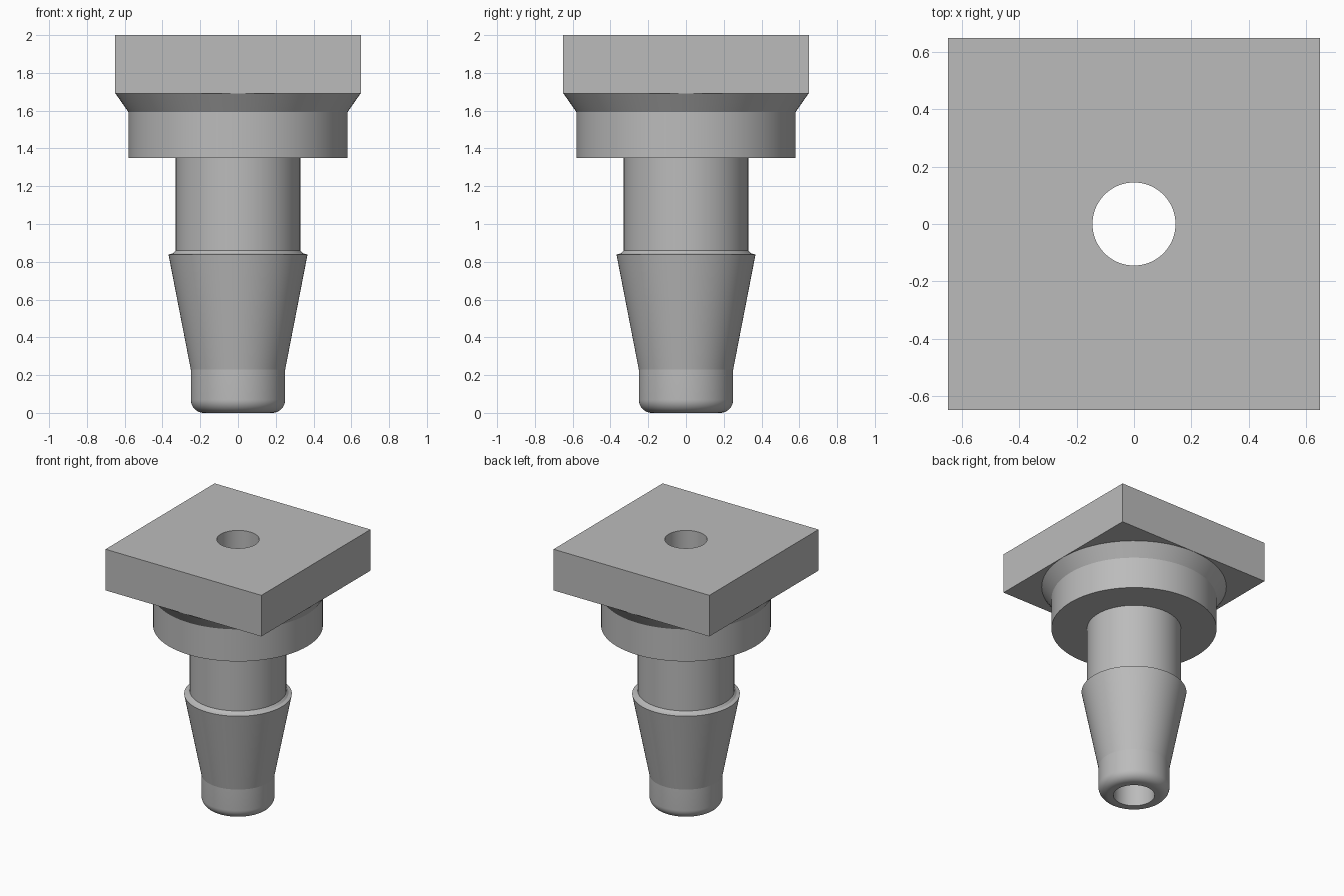
import bpy
import bmesh
from math import cos, sin, pi, radians

default = bpy.data.objects.get("Cube")
if default:
    bpy.data.objects.remove(default, do_unlink=True)

SEGMENTS = 96          # multiple of 8, so the square rings get true corners
BORE, TIP, PLATE = 0.145, 0.25, 0.65
FILLET = 0.07

# One plain grey material
grey = bpy.data.materials.new("plain grey")
grey.use_nodes = True
colour = (0.5, 0.5, 0.5, 1)
grey.diffuse_color = colour
grey.node_tree.nodes["Principled BSDF"].inputs["Base Color"].default_value = colour


def ring(bm, size, z, square=False):
    """Ring of vertices, either round or pushed out to a square."""
    verts = []
    for i in range(SEGMENTS):
        a = 2 * pi * i / SEGMENTS
        r = size / max(abs(cos(a)), abs(sin(a))) if square else size
        verts.append(bm.verts.new((r * cos(a), r * sin(a), z)))
    return verts


# Rounded tip
sections = [(BORE, 0)]
for i in range(13):
    a = pi / 2 * i / 12
    sections.append((TIP - FILLET + FILLET * sin(a), FILLET * (1 - cos(a))))

# Barb, shoulder, neck, collar and flare
sections += [(TIP, 0.23), (0.368, 0.838), (0.345, 0.845), (0.33, 0.86),
             (0.33, 1.35), (0.58, 1.35), (0.58, 1.592), (0.648, 1.69)]

# Square head plate, then the top of the bore
sections += [(PLATE, 1.69, True), (PLATE, 2, True), (BORE, 2)]

# Skin the sections into one closed body with a through bore
bm = bmesh.new()
rings = [ring(bm, *s) for s in sections]
for lower, upper in zip(rings, rings[1:] + rings[:1]):
    for i in range(SEGMENTS):
        j = (i + 1) % SEGMENTS
        bm.faces.new((lower[i], lower[j], upper[j], upper[i]))
bmesh.ops.recalc_face_normals(bm, faces=bm.faces)

mesh = bpy.data.meshes.new("barbed_plug")
bm.to_mesh(mesh)
bm.free()
mesh.materials.append(grey)
plug = bpy.data.objects.new("barbed_plug", mesh)
bpy.context.collection.objects.link(plug)

# Smooth round walls, crisp steps
bpy.ops.object.select_all(action='DESELECT')
plug.select_set(True)
bpy.context.view_layer.objects.active = plug
bpy.ops.object.shade_smooth_by_angle(angle=radians(9))
